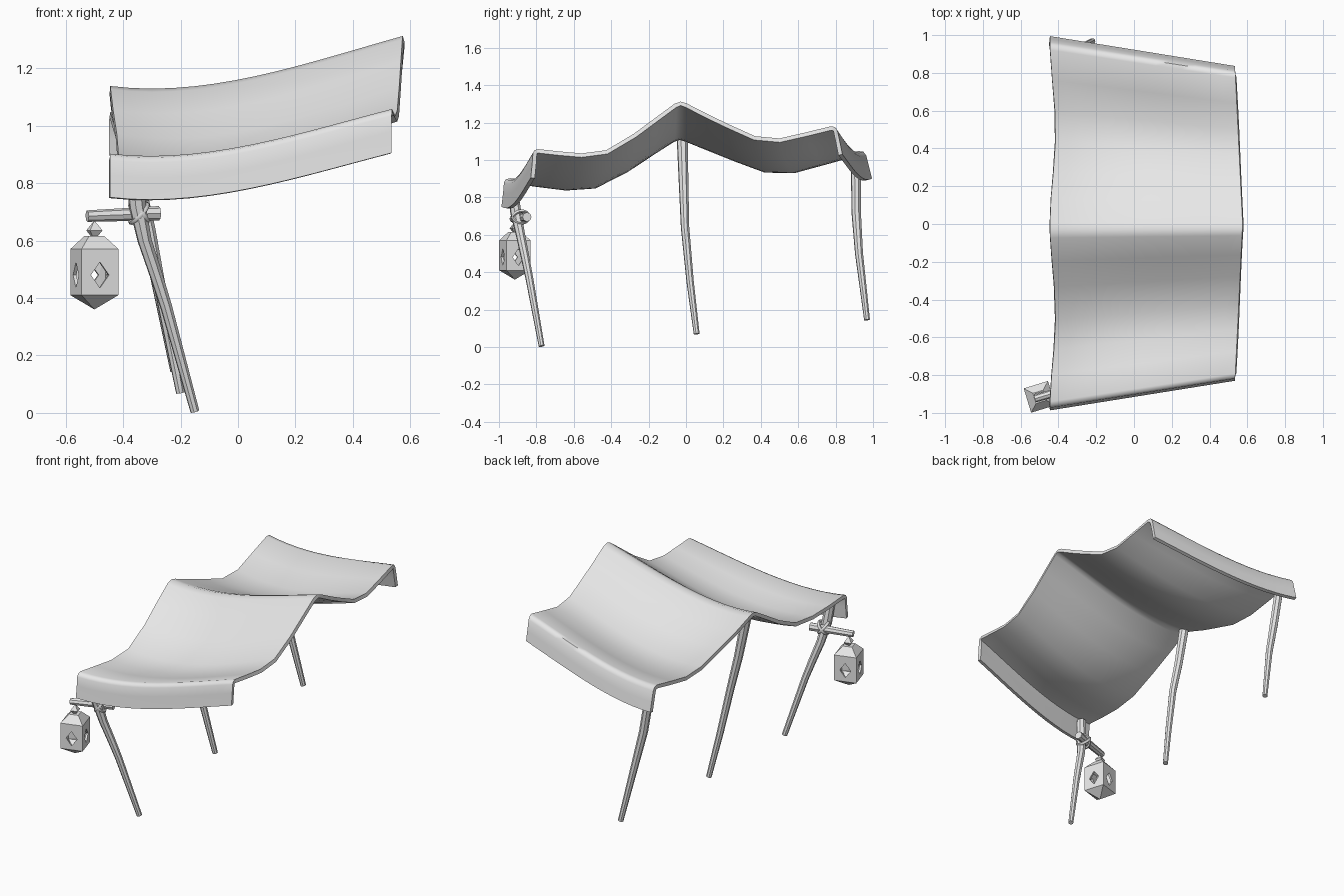
import bpy, bmesh
from math import cos, sin, pi, radians
from mathutils import Vector

if "Cube" in bpy.data.objects:
    bpy.data.objects.remove(bpy.data.objects["Cube"])

grey = bpy.data.materials.new("plain_grey")
grey.use_nodes = True
grey.diffuse_color = (0.8, 0.8, 0.8, 1)
grey.node_tree.nodes["Principled BSDF"].inputs["Base Color"].default_value = (0.8, 0.8, 0.8, 1)


def finish(obj, angle=None):
    """Give the object its colour and, if wanted, smooth shading."""
    obj.data.materials.clear()
    obj.data.materials.append(grey)
    bpy.ops.object.select_all(action="DESELECT")
    obj.select_set(True)
    bpy.context.view_layer.objects.active = obj
    if angle:
        bpy.ops.object.shade_smooth_by_angle(angle=radians(angle))
    return obj


def from_bmesh(name, bm, angle=None):
    bmesh.ops.recalc_face_normals(bm, faces=bm.faces)
    mesh = bpy.data.meshes.new(name)
    bm.to_mesh(mesh)
    bm.free()
    obj = bpy.data.objects.new(name, mesh)
    bpy.context.collection.objects.link(obj)
    return finish(obj, angle)


def pole(name, path, radii):
    """Tapered round pole along a bent path."""
    curve = bpy.data.curves.new(name, "CURVE")
    curve.dimensions = "3D"
    curve.bevel_depth = 1
    curve.bevel_resolution = 2
    curve.use_fill_caps = True
    spline = curve.splines.new("POLY")
    spline.points.add(len(path) - 1)
    for point, co, r in zip(spline.points, path, radii):
        point.co = (*co, 1)
        point.radius = r
    obj = bpy.data.objects.new(name, curve)
    bpy.context.collection.objects.link(obj)
    bpy.ops.object.select_all(action="DESELECT")
    obj.select_set(True)
    bpy.context.view_layer.objects.active = obj
    bpy.ops.object.convert(target="MESH")
    return finish(bpy.context.object, 40)


# Cloth canopy: front-to-back profile (depth fraction, height at the high side)
profile = [(-1.012, 0.905), (-1.003, 0.98), (-0.998, 1.035), (-0.988, 1.052), (-0.965, 1.058),
           (-0.82, 1.045), (-0.68, 1.035), (-0.52, 1.052), (-0.34, 1.14), (-0.2, 1.225),
           (-0.075, 1.3), (-0.035, 1.312), (0.005, 1.302), (0.14, 1.245), (0.28, 1.19),
           (0.45, 1.127), (0.61, 1.115), (0.78, 1.147), (0.945, 1.18), (0.972, 1.176),
           (0.988, 1.155), (1.005, 1.09), (1.02, 1.03)]
columns = 14
bm = bmesh.new()
grid = []
for t, high in profile:
    row = []
    left = -0.43 - 0.015 * cos(2 * pi * t)
    right = 0.535 + 0.04 * max(0, 1 - abs(t))
    for i in range(columns + 1):
        u = i / columns
        rise = -0.74 * u + 2.85 * u ** 2 - 1.11 * u ** 3
        drop = (0.175 - (0.02 if t < 0 else 0.045) * abs(t)) * (1 - rise)
        sag = 0.02 * sin(pi * u) * sin(pi * t) ** 2
        row.append(bm.verts.new((left + (right - left) * u,
                                 t * (0.975 - 0.155 * u), high - drop - sag)))
    grid.append(row)
for a, b in zip(grid, grid[1:]):
    for i in range(columns):
        bm.faces.new((a[i], a[i + 1], b[i + 1], b[i]))
if sum(f.normal.z for f in bm.faces) < 0:
    bmesh.ops.reverse_faces(bm, faces=bm.faces)
mesh = bpy.data.meshes.new("canopy")
bm.to_mesh(mesh)
bm.free()
canopy = bpy.data.objects.new("canopy", mesh)
bpy.context.collection.objects.link(canopy)
finish(canopy)
solid = canopy.modifiers.new("thickness", "SOLIDIFY")
solid.thickness = 0.022
solid.offset = -1
bpy.ops.object.convert(target="MESH")
finish(bpy.context.object, 50)

# Three crooked legs along the low side
pole("front_leg", [(-0.15, -0.772, 0.005), (-0.25, -0.838, 0.37), (-0.285, -0.86, 0.48),
                   (-0.325, -0.885, 0.6), (-0.35, -0.91, 0.72), (-0.365, -0.93, 0.86)],
     [0.016, 0.021, 0.023, 0.025, 0.03, 0.028])
pole("middle_leg", [(-0.2, 0.057, 0.07), (-0.255, 0.022, 0.35), (-0.31, -0.005, 0.64),
                    (-0.36, -0.012, 0.85), (-0.41, -0.02, 1.11)],
     [0.016, 0.02, 0.023, 0.026, 0.03])
pole("back_leg", [(-0.22, 0.968, 0.145), (-0.29, 0.925, 0.5), (-0.34, 0.91, 0.72),
                  (-0.385, 0.908, 0.99)],
     [0.016, 0.022, 0.026, 0.027])

# Crossbar that carries the lantern, tied on with rope
bar_start, bar_end = Vector((-0.525, -0.925, 0.685)), Vector((-0.275, -0.85, 0.695))
pole("lantern_bar", [bar_start, bar_end], [0.02, 0.025])
for name, tilt in (("rope_loop_a", 50), ("rope_loop_b", -50)):
    bpy.ops.mesh.primitive_torus_add(major_segments=16, minor_segments=6, major_radius=0.042,
                                     minor_radius=0.009, location=(-0.345, -0.885, 0.695),
                                     rotation=(0, radians(tilt), radians(17)))
    bpy.context.object.name = name
    finish(bpy.context.object, 60)

# Hollow four-sided lantern with a diamond opening in each wall
centre = Vector((-0.5, -0.915, 0))
turn = radians(62)


def ring(bm, r, z):
    return [bm.verts.new(centre + Vector((r * cos(turn + k * pi / 2),
                                          r * sin(turn + k * pi / 2), z))) for k in range(4)]


bm = bmesh.new()
low, high, cap = ring(bm, 0.095, 0.41), ring(bm, 0.095, 0.57), ring(bm, 0.04, 0.615)
tip = bm.verts.new(centre + Vector((0, 0, 0.36)))
bm.faces.new(cap)
for k in range(4):
    n = (k + 1) % 4
    bm.faces.new((low[k], low[n], tip))
    bm.faces.new((high[k], high[n], cap[n], cap[k]))
    corners = [low[k], low[n], high[n], high[k]]
    middle = (low[k].co + high[n].co) / 2 - Vector((0, 0, 0.01))
    side = (low[n].co - low[k].co).normalized() * 0.033
    up = Vector((0, 0, 0.045))
    diamond = [bm.verts.new(middle + d) for d in (-up, side, up, -side)]
    for j in range(4):
        m = (j + 1) % 4
        bm.faces.new((corners[j], corners[m], diamond[j]))
        bm.faces.new((corners[m], diamond[m], diamond[j]))
lantern = from_bmesh("lantern", bm)
wall = lantern.modifiers.new("wall", "SOLIDIFY")
wall.thickness = 0.012
wall.offset = -1

# Eight-sided knob between lantern and bar
bm = bmesh.new()
belt = ring(bm, 0.032, 0.635)
ends = [bm.verts.new(centre + Vector((0, 0, z))) for z in (0.6, 0.67)]
for k in range(4):
    for end in ends:
        bm.faces.new((belt[k], belt[(k + 1) % 4], end))
from_bmesh("lantern_knob", bm)
